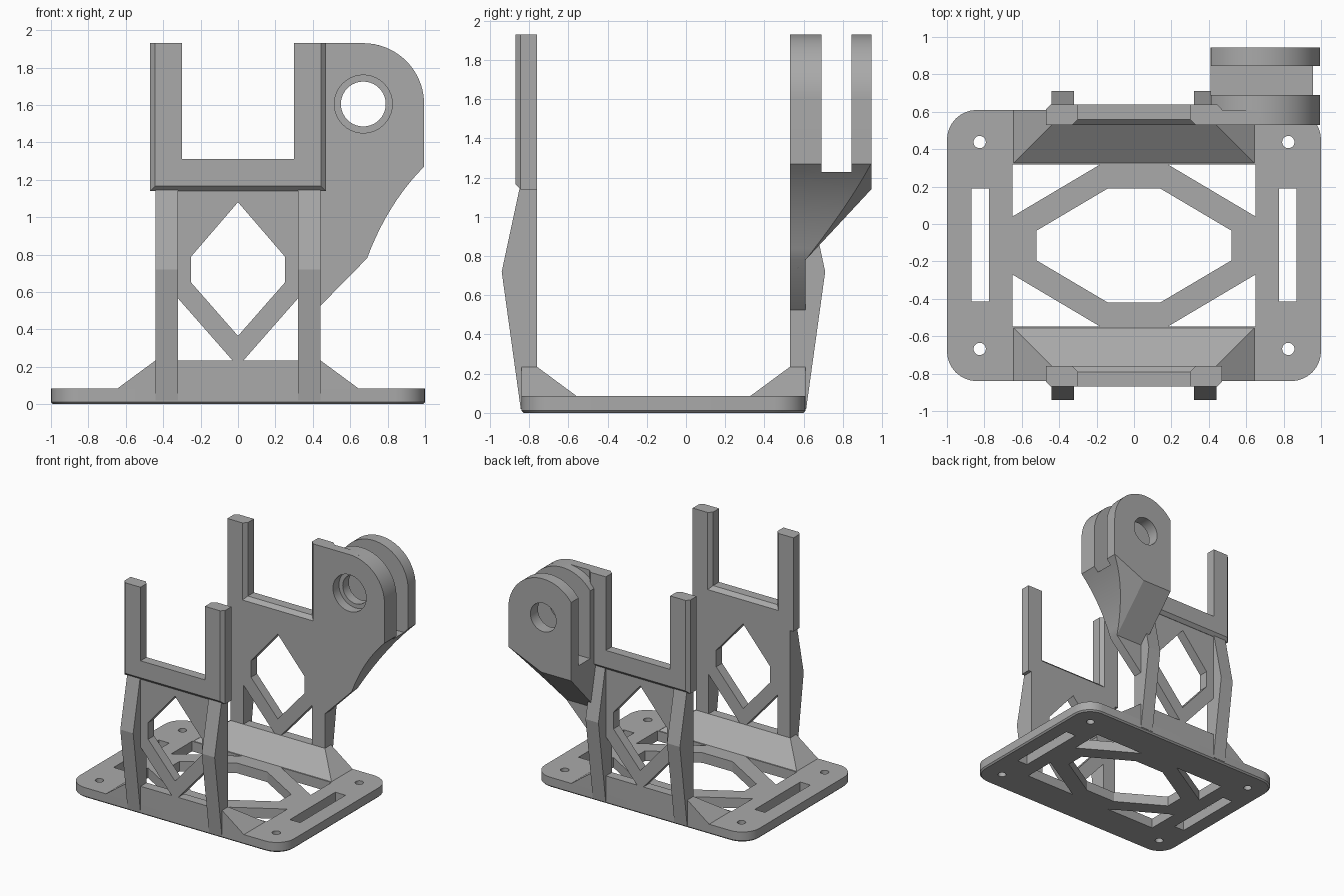
import bpy, bmesh
from math import cos, sin, pi, radians

cube = bpy.data.objects.get("Cube")
if cube:
    bpy.data.objects.remove(cube, do_unlink=True)

grey = bpy.data.materials.new("plain grey")
grey.use_nodes = True
COLOUR = (0.4, 0.4, 0.4, 1)
grey.diffuse_color = COLOUR
grey.node_tree.nodes["Principled BSDF"].inputs["Base Color"].default_value = COLOUR

MID = -0.115  # y of the plane midway between the two uprights


def loft(name, a, b):
    """Solid between two matching 3D polygons."""
    bm = bmesh.new()
    va, vb = ([bm.verts.new(p) for p in ring] for ring in (a, b))
    bm.faces.new(va)
    bm.faces.new(vb)
    n = len(va)
    for i in range(n):
        j = (i + 1) % n
        bm.faces.new((va[i], va[j], vb[j], vb[i]))
    bmesh.ops.recalc_face_normals(bm, faces=bm.faces)
    mesh = bpy.data.meshes.new(name)
    bm.to_mesh(mesh)
    bm.free()
    mesh.materials.append(grey)
    ob = bpy.data.objects.new(name, mesh)
    bpy.context.collection.objects.link(ob)
    return ob


def prism(name, pts, axis, lo, hi):
    """Extrude a 2D polygon along the named axis."""
    k = "xyz".index(axis)
    ring = lambda h: [tuple(p[:k]) + (h,) + tuple(p[k:]) for p in pts]
    return loft(name, ring(lo), ring(hi))


def rect(x0, x1, y0, y1):
    return [(x0, y0), (x1, y0), (x1, y1), (x0, y1)]


def arc(cx, cy, r, a0, a1, n):
    return [(cx + r * cos(radians(a0 + (a1 - a0) * i / n)),
             cy + r * sin(radians(a0 + (a1 - a0) * i / n))) for i in range(n + 1)]


def circle(cx, cy, r, n=40):
    return arc(cx, cy, r, 0, 360, n)[:-1]


def cut(ob, *cutters):
    """Subtract the cutters, bake the result and remove them."""
    for c in cutters:
        c.hide_render = True
        m = ob.modifiers.new("cut", 'BOOLEAN')
        m.operation, m.solver, m.object = 'DIFFERENCE', 'EXACT', c
    dg = bpy.context.evaluated_depsgraph_get()
    mesh = bpy.data.meshes.new_from_object(ob.evaluated_get(dg))
    ob.modifiers.clear()
    ob.data = mesh
    for c in cutters:
        bpy.data.objects.remove(c, do_unlink=True)


def bevel(ob, test, width):
    """Chamfer the edges whose two end points pass the test."""
    bm = bmesh.new()
    bm.from_mesh(ob.data)
    edges = [e for e in bm.edges if test(e.verts[0].co, e.verts[1].co)]
    bmesh.ops.bevel(bm, geom=edges, offset=width, segments=1, affect='EDGES')
    bm.to_mesh(ob.data)
    bm.free()


def smooth(ob):
    ob.data.shade_smooth()
    ob.data.set_sharp_from_angle(angle=radians(30))


# Base plate with rounded corners, screw holes, slots and a braced opening
R, HX, HY = 0.16, 1.0, 0.725
outline = []
for sx, sy, a in ((1, 1, 0), (-1, 1, 90), (-1, -1, 180), (1, -1, 270)):
    outline += arc(sx * (HX - R), MID + sy * (HY - R), R, a, a + 90, 8)
base = prism("base_plate", outline, "z", 0, 0.085)
bevel(base, lambda p, q: p.z < 0.001 and q.z < 0.001, 0.012)
opening = [(0.14, 0.305), (0.52, 0.08), (0.52, -0.08), (0.14, -0.305),
           (-0.14, -0.305), (-0.52, -0.08), (-0.52, 0.08), (-0.14, 0.305)]
holes = [prism("opening_cut", [(x, MID + y) for x, y in opening], "z", -1, 1)]
for s in (-1, 1):
    holes.append(prism("slot_cut", rect(s * 0.775, s * 0.87, -0.415, 0.19), "z", -1, 1))
    for t in (-1, 1):
        holes.append(prism("screw_cut", circle(s * 0.825, MID + t * 0.553, 0.033, 20), "z", -1, 1))
        corner = [(s * 0.65, MID + t * d) for d in (0.155, 0.432)] + [(s * 0.183, MID + t * 0.432)]
        holes.append(prism("corner_cut", corner, "z", -1, 1))
cut(base, *holes)
smooth(base)

# Two mirrored uprights
for side, s in (("front", -1), ("back", 1)):
    Y = lambda d: MID + s * d

    # Sloped foot joining the wall to the base
    def foot_ring(hx, d0, d1, z):
        return [(x, y, z) for x, y in rect(-hx, hx, Y(d0), Y(d1))]
    loft(side + "_foot", foot_ring(0.65, 0.435, 0.725, 0.08), foot_ring(0.44, 0.645, 0.725, 0.235))

    # Wall with hexagonal and triangular windows
    wall = prism(side + "_wall", rect(-0.44, 0.44, 0.1, 1.16), "y", Y(0.645), Y(0.725))
    hexagon = [(0, 1.08), (0.25, 0.79), (0.25, 0.65), (0, 0.365), (-0.25, 0.65), (-0.25, 0.79)]
    windows = [prism("hex_cut", hexagon, "y", Y(0.5), Y(0.9))]
    for m in (-1, 1):
        tri = [(m * 0.32, 0.235), (m * 0.32, 0.565), (m * 0.03, 0.235)]
        windows.append(prism("tri_cut", tri, "y", Y(0.5), Y(0.9)))
    cut(wall, *windows)

    # Peaked ribs on the outside of the legs
    rib = [(Y(0.70), 0.02), (Y(0.728), 0.02), (Y(0.825), 0.72), (Y(0.733), 1.15), (Y(0.70), 1.15)]
    for label, m in (("left", 1), ("right", -1)):
        prism(f"{side}_{label}_rib", rib, "x", m * 0.32, m * 0.44)

    # U-shaped cradle, chamfered outside and around its notch
    cradle = prism(side + "_cradle", rect(-0.47, 0.47, 1.14, 1.93), "y", Y(0.645), Y(0.755))
    outer = Y(0.755)
    bevel(cradle, lambda p, q: abs(p.y - outer) < 0.001 and abs(q.y - outer) < 0.001
          and not (p.z > 1.9 and q.z > 1.9), 0.027)

    def notch(w, d):
        return [(x, Y(d), z) for x, z in rect(-w, w, 1.61 - w, 2.1)]
    cut(cradle, loft("notch_cut", notch(0.30, 0.5), notch(0.30, 0.9)),
        loft("flare_cut", notch(0.34, 0.635), notch(0.30, 0.675)))

# Shared outline of the hinge bracket on the back upright
CX, CZ, RE = 0.67, 1.605, 0.325
underside = [(0.41, 0.495), (0.69, 0.78)]
for i in range(1, 11):
    t = i / 10
    underside.append(tuple((1 - t) ** 2 * a + 2 * t * (1 - t) * b + t * t * c
                           for a, b, c in zip((0.69, 0.78), (0.80, 1.075), (0.995, 1.27))))

# Thin plate growing out of the back wall
plate = prism("bracket_plate", underside + arc(CX, CZ, RE, 0, 90, 20) + [(0.41, 1.93)],
              "y", 0.53, 0.61)
cut(plate, prism("counterbore_cut", circle(CX, CZ, 0.155), "y", 0.4, 0.7))
smooth(plate)

# Fork with two ears, a slot, a bore and a sloping underside
fork = prism("bracket_fork", underside + arc(CX, CZ, RE, 0, 143, 32), "y", 0.57, 0.945)


def slope(x, lift):
    top = [(0.5, 0.662), (0.945, 1.14), (1.1, 1.306)]
    return [(x, y, z + lift) for y, z in top] + [(x, 1.1, 0.2), (x, 0.5, 0.2)]


cut(fork,
    prism("slot_cut", rect(0.2, 1.2, 0.69, 0.845), "z", 1.23, 2.2),
    prism("bore_cut", circle(CX, CZ, 0.12), "y", 0.4, 1.2),
    prism("counterbore_cut", circle(CX, CZ, 0.155), "y", 0.4, 0.61),
    loft("slope_cut", slope(0.3, 0), slope(0.69, 0)),
    loft("slope_side_cut", slope(0.69, 0), slope(1.05, 0.156)))
smooth(fork)
